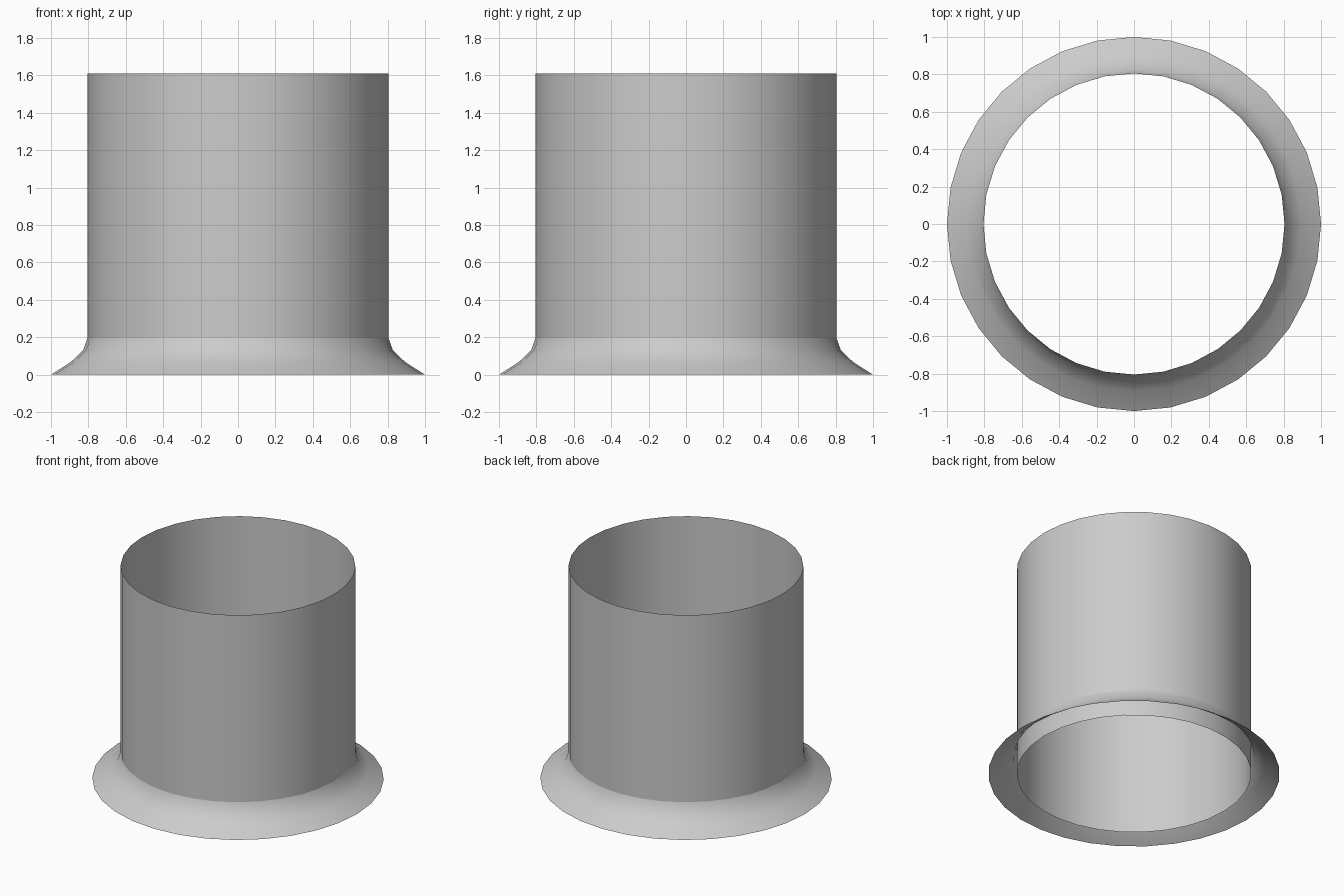
import bpy, bmesh, math

if "Cube" in bpy.data.objects:
    bpy.data.objects.remove(bpy.data.objects["Cube"])

SIDES = 32


def lathe(name, profile):
    """Revolve an open (radius, z) profile, listed bottom to top, about z."""
    bm = bmesh.new()
    rings = [[bm.verts.new((r * math.cos(a), r * math.sin(a), z))
              for a in (2 * math.pi * i / SIDES for i in range(SIDES))]
             for r, z in profile]
    for low, high in zip(rings, rings[1:]):
        for i in range(SIDES):
            j = (i + 1) % SIDES
            bm.faces.new((low[i], low[j], high[j], high[i])).smooth = True
    mesh = bpy.data.meshes.new(name)
    bm.to_mesh(mesh)
    bm.free()
    obj = bpy.data.objects.new(name, mesh)
    bpy.context.collection.objects.link(obj)
    return obj


# Thin open tube
lathe("tube", [(0.805, 0), (0.805, 1.61)])

# Flared skirt around the foot, open underneath
lathe("flared_skirt", [(1.0, 0), (0.893, 0.068), (0.828, 0.13), (0.805, 0.195)])
